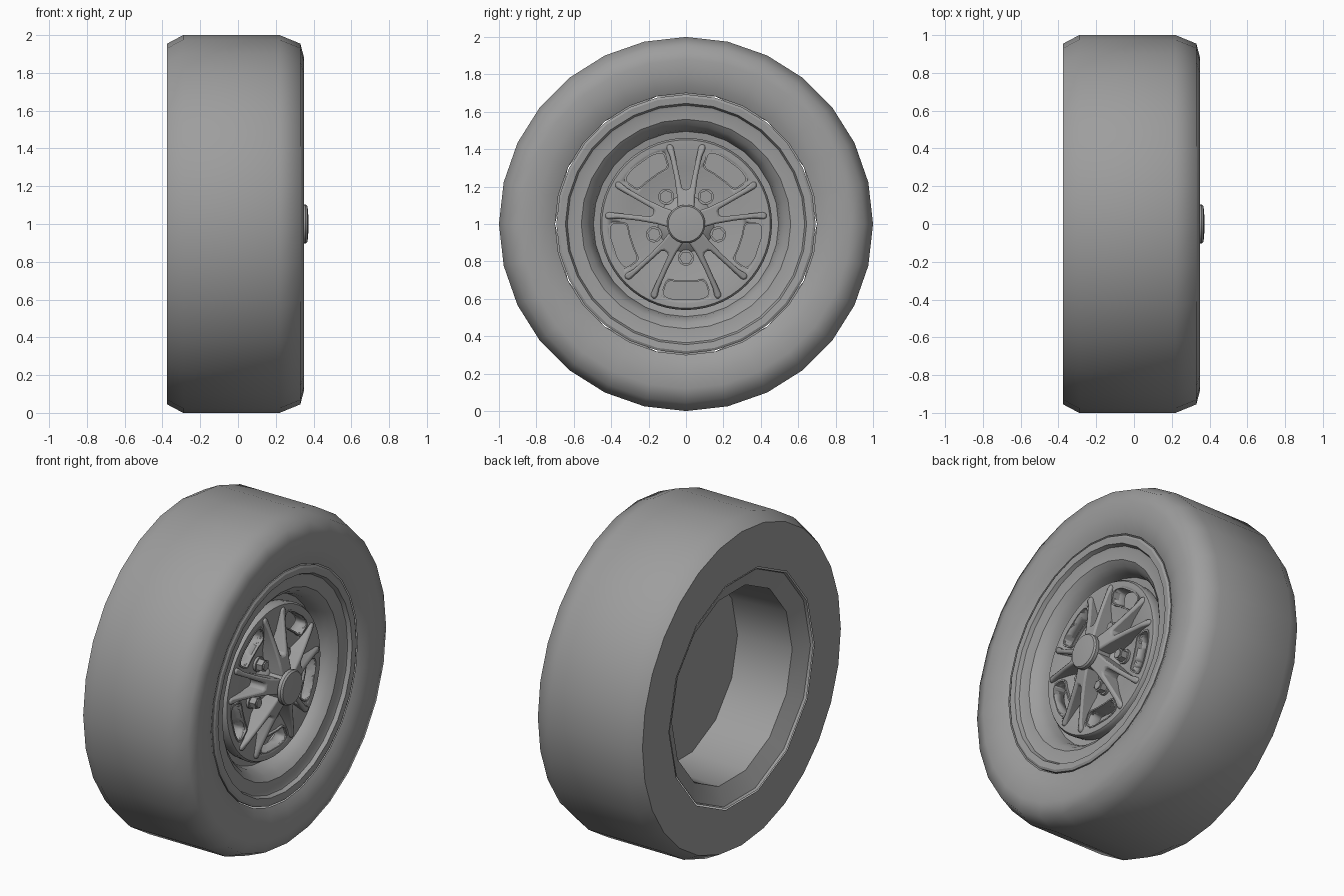
import bpy, bmesh
from math import sin, cos, pi, radians, copysign

if "Cube" in bpy.data.objects:
    bpy.data.objects.remove(bpy.data.objects["Cube"])

grey = bpy.data.materials.new("dark_grey")
grey.diffuse_color = (0.34, 0.34, 0.34, 1)
grey.use_nodes = True
grey.node_tree.nodes["Principled BSDF"].inputs["Base Color"].default_value = grey.diffuse_color


def make(name, verts, faces, angle=40):
    me = bpy.data.meshes.new(name)
    me.from_pydata(verts, [], faces)
    me.materials.append(grey)
    ob = bpy.data.objects.new(name, me)
    bpy.context.collection.objects.link(ob)
    bm = bmesh.new()
    bm.from_mesh(me)
    bmesh.ops.remove_doubles(bm, verts=bm.verts, dist=1e-5)
    bm.to_mesh(me)
    bm.free()
    bpy.ops.object.select_all(action='DESELECT')
    ob.select_set(True)
    bpy.context.view_layer.objects.active = ob
    bpy.ops.object.shade_smooth_by_angle(angle=radians(angle))
    return ob


def lathe(name, profile, n, phase=0.0, angle=40):
    """Spin (x, radius) points about the wheel axle."""
    verts = []
    for x, r in profile:
        for j in range(n):
            a = 2 * pi * (j + phase) / n
            verts.append((x, r * sin(a), 1 + r * cos(a)))
    faces = []
    for i in range(len(profile) - 1):
        for j in range(n):
            k = (j + 1) % n
            faces.append((i * n + j, (i + 1) * n + j, (i + 1) * n + k, i * n + k))
    return make(name, verts, faces, angle)


def prisms(name, outline, base, top, start=0.0, inner=None):
    """Five copies of an outline (across, radial) raised along x; inner makes it a frame."""
    verts, faces = [], []
    n = len(outline)
    for c in range(5):
        a = radians(start + 72 * c)
        o = len(verts)
        for loop in [outline] + ([inner] if inner else []):
            for h in (lambda v: base, top):
                verts += [(h(v), v * sin(a) + u * cos(a), 1 + v * cos(a) - u * sin(a))
                          for u, v in loop]
        if not inner:
            faces += [[o + i for i in reversed(range(n))], [o + n + i for i in range(n)]]
        for i in range(n):
            k = (i + 1) % n
            faces.append((o + i, o + k, o + n + k, o + n + i))
            if inner:
                faces.append((o + 3 * n + i, o + 3 * n + k, o + 2 * n + k, o + 2 * n + i))
                faces.append((o + n + i, o + n + k, o + 3 * n + k, o + 3 * n + i))
    ob = make(name, verts, faces, 35)
    bm = bmesh.new()
    bm.from_mesh(ob.data)
    bmesh.ops.recalc_face_normals(bm, faces=bm.faces)
    bm.to_mesh(ob.data)
    bm.free()
    return ob


def window(half_angle, half_height, n=32):
    """Rounded annular sector."""
    pts = []
    for i in range(n):
        t = 2 * pi * (i + 0.5) / n
        a = half_angle * copysign(abs(cos(t)) ** 0.4, cos(t))
        r = 0.36 + half_height * copysign(abs(sin(t)) ** 0.4, sin(t))
        pts.append((r * sin(a), r * cos(a)))
    return pts


def circle(v0, r, n):
    return [(r * cos(2 * pi * i / n), v0 + r * sin(2 * pi * i / n)) for i in range(n)]


# Tyre: flat back, rounded front shoulder
tyre = lathe("tyre", [(-0.375, 0.70), (-0.375, 0.955), (-0.29, 1.0), (0.22, 1.0), (0.33, 0.955),
                      (0.35, 0.88), (0.348, 0.80), (0.335, 0.74), (0.315, 0.70)], 28, angle=60)
for j in range(0, 28, 2):  # the back opening has 14 sides
    v = tyre.data.vertices[j].co
    v.y *= cos(pi / 14)
    v.z = 1 + (v.z - 1) * cos(pi / 14)

# Front rim: stepped lip, creased shoulder and deep dish
lathe("rim_front", [(0.28, 0.693), (0.315, 0.693), (0.322, 0.68), (0.318, 0.645), (0.295, 0.635),
                    (0.29, 0.62), (0.287, 0.56), (0.262, 0.53), (0.22, 0.505), (0.17, 0.495),
                    (0.16, 0.44)], 28, angle=24)

# Back of rim: flared lip and barrel closed by a plate
lathe("rim_barrel", [(0.045, 0), (0.045, 0.56), (-0.12, 0.57), (-0.31, 0.58), (-0.36, 0.685),
                     (-0.375, 0.692)], 14, 0.5, 35)

# Centre plate with five windows
plate = lathe("wheel_centre", [(0.15, 0), (0.15, 0.30), (0.17, 0.455), (0.225, 0.46),
                               (0.24, 0.45), (0.24, 0.425), (0.225, 0.30), (0.205, 0.22),
                               (0.205, 0.15), (0.24, 0.11), (0.25, 0.09), (0.25, 0)], 56)
cutter = prisms("window_cutter", window(0.32, 0.048), 0.1, lambda v: 0.4, 36)
cutter.hide_render = True
mod = plate.modifiers.new("windows", 'BOOLEAN')
mod.operation, mod.solver, mod.object = 'DIFFERENCE', 'EXACT', cutter
bpy.context.view_layer.objects.active = plate
bpy.ops.object.modifier_apply(modifier=mod.name)
bpy.data.objects.remove(cutter)

# Low frames round the windows
prisms("window_frames", window(0.345, 0.056), 0.2, lambda v: 0.242, 36, window(0.32, 0.048))

# Split spokes sloping down from the hub
half = [(0.045, 0.06), (0.048, 0.15), (0.062, 0.25), (0.085, 0.36), (0.105, 0.405),
        (0.10, 0.425), (0.075, 0.425), (0.067, 0.41), (0.022, 0.195), (0.012, 0.183)]
spokes = prisms("spokes", half + [(-u, v) for u, v in reversed(half)], 0.19,
                lambda v: 0.353 - 0.245 * v)
bev = spokes.modifiers.new("edge", 'BEVEL')
bev.width, bev.segments, bev.limit_method = 0.01, 2, 'ANGLE'

# Wheel nuts with washers
prisms("nut_washers", circle(0.18, 0.043, 16), 0.19, lambda v: 0.22, 36)
prisms("wheel_nuts", circle(0.18, 0.036, 6), 0.2, lambda v: 0.258, 36)
prisms("nut_tips", circle(0.18, 0.025, 12), 0.25, lambda v: 0.265, 36)

# Hub and cap
lathe("hub_cap", [(0.2, 0.092), (0.335, 0.092), (0.337, 0.103), (0.358, 0.103),
                  (0.368, 0.095), (0.372, 0.05), (0.373, 0)], 24, angle=30)
